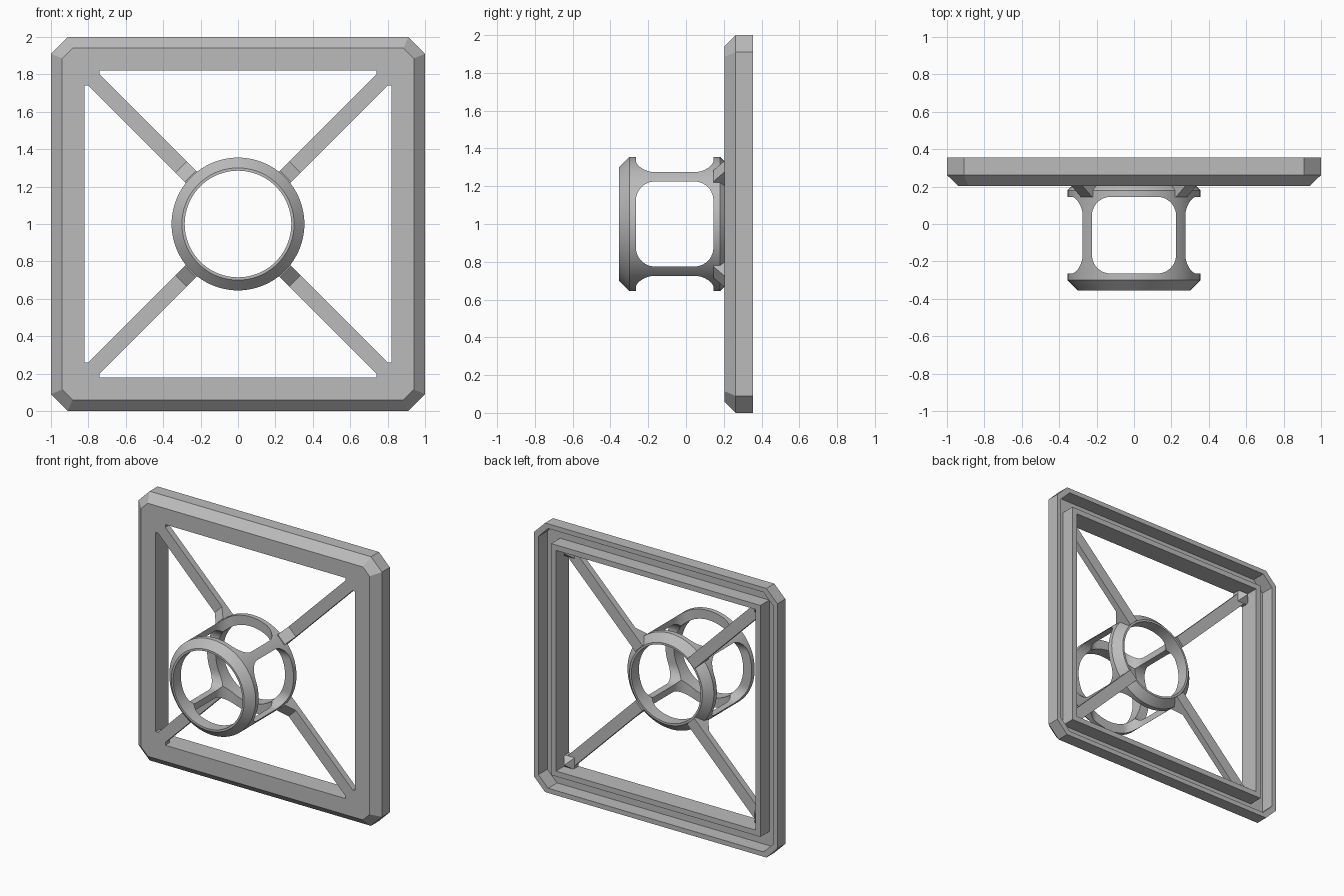
import bpy, bmesh, math
from mathutils import Matrix, Vector

if "Cube" in bpy.data.objects:
    bpy.data.objects.remove(bpy.data.objects["Cube"], do_unlink=True)

grey = bpy.data.materials.new("plain_grey")
grey.use_nodes = True
grey.diffuse_color = (0.5, 0.5, 0.5, 1)
grey.node_tree.nodes["Principled BSDF"].inputs["Base Color"].default_value = (0.5, 0.5, 0.5, 1)

MID_Z = 1.0   # height of the centre axis


def make_object(name, bm):
    bmesh.ops.remove_doubles(bm, verts=bm.verts, dist=1e-5)
    bmesh.ops.recalc_face_normals(bm, faces=bm.faces)
    mesh = bpy.data.meshes.new(name)
    bm.to_mesh(mesh)
    bm.free()
    mesh.materials.append(grey)
    obj = bpy.data.objects.new(name, mesh)
    bpy.context.collection.objects.link(obj)
    obj.location.z = MID_Z
    return obj


def loft(bm, rings):
    """Join closed rings of points into a closed band."""
    rows = [[bm.verts.new(p) for p in ring] for ring in rings]
    count = len(rows[0])
    for i, a in enumerate(rows):
        b = rows[(i + 1) % len(rows)]
        for j in range(count):
            k = (j + 1) % count
            # skip the faces that collapse at square corners
            if (a[j].co - a[k].co).length < 1e-6 and (b[j].co - b[k].co).length < 1e-6:
                continue
            bm.faces.new((a[j], a[k], b[k], b[j]))


def cut_corner_square(half, y, cut):
    s = half - cut
    quarter = [(half, -s), (half, s)]
    pts = []
    for turn in range(4):
        for x, z in quarter:
            for _ in range(turn):
                x, z = -z, x
            pts.append((x, y, z))
    return pts


def prism(bm, points, offset):
    face = bm.faces.new([bm.verts.new(p) for p in points])
    grown = bmesh.ops.extrude_face_region(bm, geom=[face])["geom"]
    verts = [v for v in grown if isinstance(v, bmesh.types.BMVert)]
    bmesh.ops.translate(bm, verts=verts, vec=offset)


# Square frame: chamfered front, back groove between outer rim and inner ridge
FRONT, BACK, FLOOR = 0.203, 0.355, 0.25
bm = bmesh.new()
loft(bm, [cut_corner_square(*p) for p in (
    (0.94, FRONT, 0.055), (1.0, 0.262, 0.09), (1.0, BACK, 0.09),
    (0.965, BACK, 0.08), (0.965, FLOOR, 0.08),
    (0.86, FLOOR, 0), (0.86, BACK, 0), (0.82, BACK, 0), (0.82, FRONT, 0))])
make_object("square_frame", bm)

# Round cage: tube with chamfered ends
CENTRE_Y = -0.06
bm = bmesh.new()
profile = [(0.285, -0.295), (0.30, -0.295), (0.355, -0.24),
           (0.355, 0.24), (0.30, 0.295), (0.285, 0.295)]
SEG = 96
angles = [2 * math.pi * i / SEG for i in range(SEG)]
loft(bm, [[(r * math.cos(a), y + CENTRE_Y, r * math.sin(a)) for a in angles]
          for r, y in profile])
cage = make_object("round_cage", bm)

# Rounded windows cut through the cage both ways
WIDE, LONG, ROUND = 0.225, 0.205, 0.1
outline = []
for corner, (su, sv) in enumerate([(1, 1), (-1, 1), (-1, -1), (1, -1)]):
    for step in range(11):
        a = math.pi / 2 * (corner + step / 10)
        outline.append((su * (WIDE - ROUND) + ROUND * math.cos(a),
                        sv * (LONG - ROUND) + ROUND * math.sin(a)))
cutters = []
for axis in ("side", "upright"):
    bm = bmesh.new()
    if axis == "side":
        prism(bm, [(-0.6, v + CENTRE_Y, u) for u, v in outline], Vector((1.2, 0, 0)))
    else:
        prism(bm, [(u, v + CENTRE_Y, -0.6) for u, v in outline], Vector((0, 0, 1.2)))
    cutter = make_object(axis + "_window_cutter", bm)
    cutter.hide_render = True
    cutters.append(cutter)
    mod = cage.modifiers.new(axis + "_windows", 'BOOLEAN')
    mod.operation = 'DIFFERENCE'
    mod.solver = 'EXACT'
    mod.object = cutter

bpy.context.view_layer.update()
graph = bpy.context.evaluated_depsgraph_get()
cut_mesh = bpy.data.meshes.new_from_object(cage.evaluated_get(graph))
cage.modifiers.clear()
cage.data = cut_mesh
for cutter in cutters:
    bpy.data.objects.remove(cutter, do_unlink=True)
cut_mesh.shade_smooth()
cut_mesh.set_sharp_from_angle(angle=math.radians(30))

# Diagonal struts with a sloped foot on the cage, and corner gussets
HALF = 0.042
side = [(0.30, 0.145), (0.36, 0.145), (0.43, FRONT), (1.18, FRONT),
        (1.18, FLOOR), (0.30, FLOOR)]
names = ("upper_left", "upper_right", "lower_right", "lower_left")
for i, name in enumerate(names):
    turn = Matrix.Rotation(-math.radians(45 + 90 * i), 4, 'Y')
    bm = bmesh.new()
    prism(bm, [(r, y, -HALF) for r, y in side], Vector((0, 0, 2 * HALF)))
    bm.transform(turn)
    make_object(name + "_strut", bm)

    # gusset: square block with a pyramid tip at the back
    bm = bmesh.new()
    inner, outer = 0.74, 0.83
    mid = (inner + outer) / 2
    square = [(inner, inner), (outer, inner), (outer, outer), (inner, outer)]
    prism(bm, [(x, FRONT, z) for x, z in square], Vector((0, FLOOR - FRONT, 0)))
    bm.faces.ensure_lookup_table()
    back = max(bm.faces, key=lambda f: f.calc_center_median().y)
    bmesh.ops.poke(bm, faces=[back])
    tip = min(bm.verts, key=lambda v: (v.co - Vector((mid, FLOOR, mid))).length)
    tip.co.y = 0.31
    bm.transform(Matrix.Rotation(-math.radians(90 * i), 4, 'Y'))
    make_object(name + "_gusset", bm)
